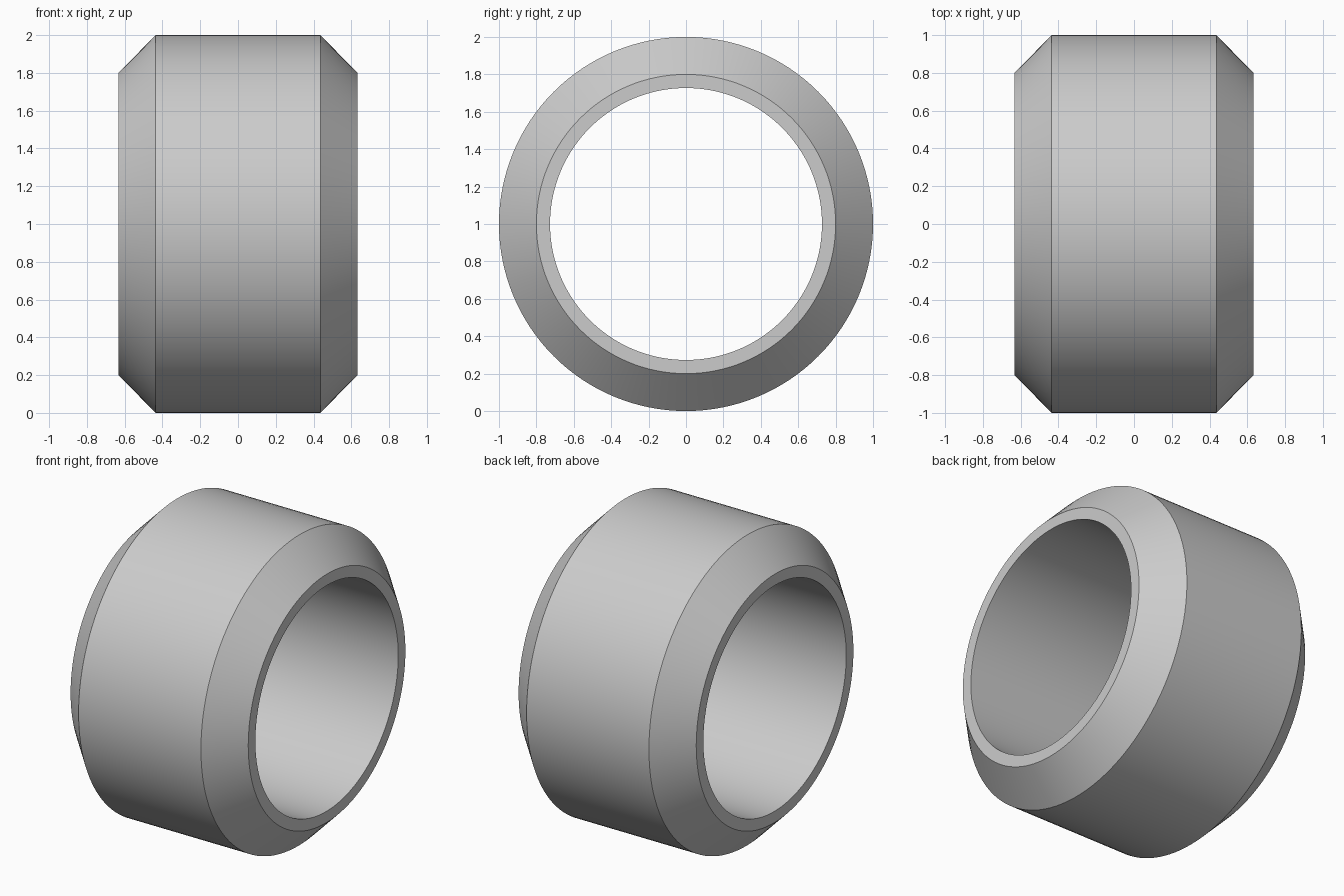
import bpy
import bmesh
import math
from mathutils import Vector, Matrix

cube = bpy.data.objects.get("Cube")
if cube:
    bpy.data.objects.remove(cube, do_unlink=True)

# Plain grey material
grey = bpy.data.materials.new("light_grey")
grey.use_nodes = True
colour = (0.6, 0.6, 0.6, 1.0)
grey.diffuse_color = colour
grey.node_tree.nodes["Principled BSDF"].inputs["Base Color"].default_value = colour

SEGMENTS = 128
HALF_WIDTH, HALF_TREAD = 0.633, 0.436
OUTER, RIM, BORE = 1.0, 0.8, 0.727

# Ring cross-section as (x, radius): bore, end faces, chamfers, outer wall
profile = [(-HALF_WIDTH, BORE), (-HALF_WIDTH, RIM), (-HALF_TREAD, OUTER),
           (HALF_TREAD, OUTER), (HALF_WIDTH, RIM), (HALF_WIDTH, BORE)]

# Revolve the closed section around the x axis
bm = bmesh.new()
verts = [bm.verts.new((x, 0, r)) for x, r in profile]
edges = [bm.edges.new((v, verts[(i + 1) % len(verts)])) for i, v in enumerate(verts)]
bmesh.ops.spin(bm, geom=verts + edges, cent=Vector(), axis=Vector((1, 0, 0)),
               angle=math.tau, steps=SEGMENTS, use_merge=False)
bmesh.ops.remove_doubles(bm, verts=bm.verts, dist=0.0001)
bmesh.ops.recalc_face_normals(bm, faces=bm.faces)
bmesh.ops.transform(bm, matrix=Matrix.Translation((0, 0, OUTER)), verts=bm.verts)

mesh = bpy.data.meshes.new("chamfered_ring")
bm.to_mesh(mesh)
bm.free()
mesh.materials.append(grey)
ring = bpy.data.objects.new("chamfered_ring", mesh)
bpy.context.collection.objects.link(ring)

# Smooth round walls with crisp chamfer edges
bpy.ops.object.select_all(action="DESELECT")
ring.select_set(True)
bpy.context.view_layer.objects.active = ring
bpy.ops.object.shade_smooth_by_angle(angle=math.radians(30))
